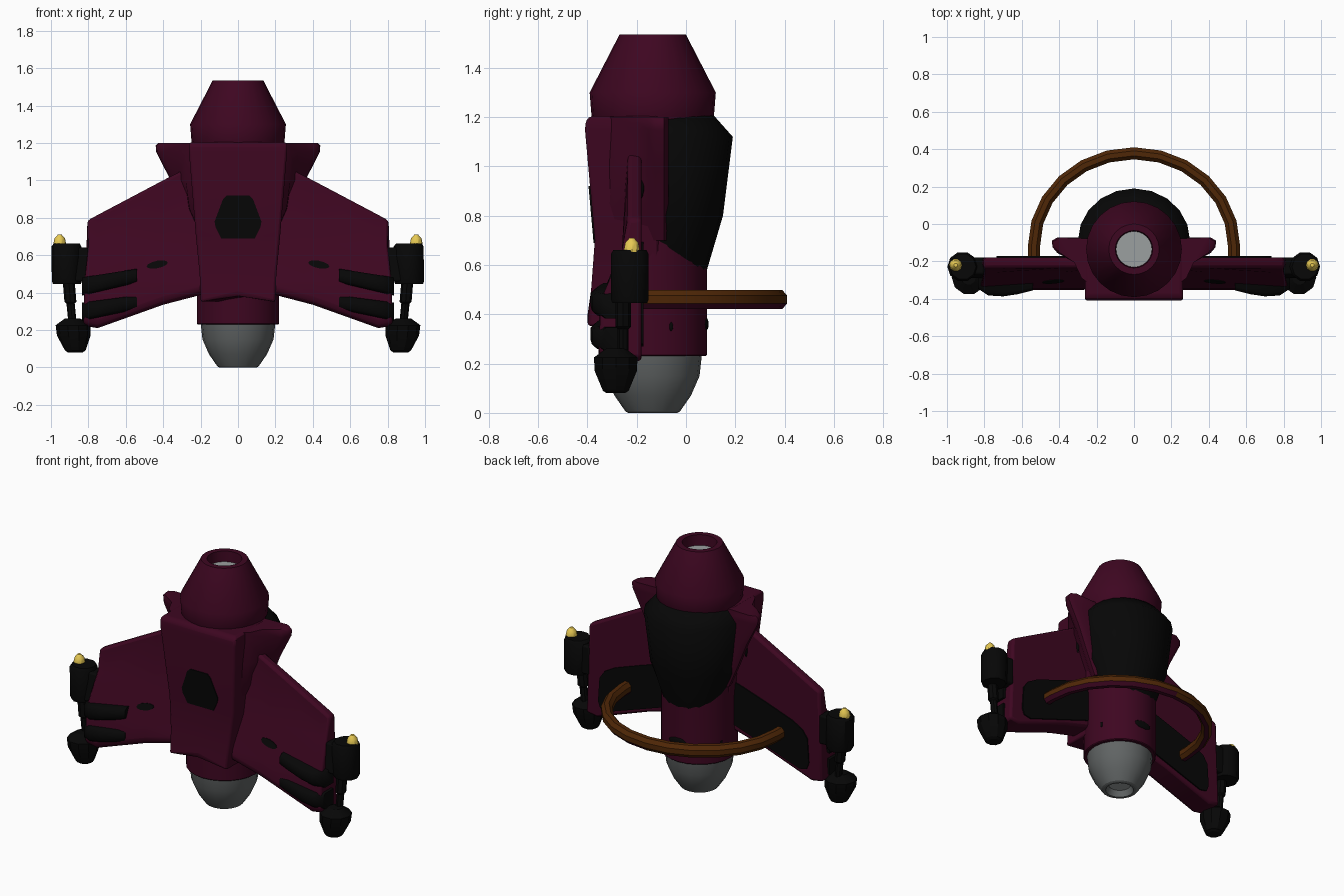
import bpy, bmesh, math
from mathutils import Vector

if "Cube" in bpy.data.objects:
    bpy.data.objects.remove(bpy.data.objects["Cube"])

def mat(name, r, g, b):
    m = bpy.data.materials.new(name)
    m.diffuse_color = (r, g, b, 1)
    m.use_nodes = True
    m.node_tree.nodes["Principled BSDF"].inputs["Base Color"].default_value = m.diffuse_color
    return m

MAROON = mat("maroon", 0.048, 0.002, 0.015)
BLACK = mat("black", 0.002, 0.002, 0.002)
BROWN = mat("brown", 0.078, 0.02, 0.002)
YELLOW = mat("yellow", 0.82, 0.6, 0.09)
STEEL = mat("steel_grey", 0.12, 0.13, 0.13)
LINER = mat("light_grey", 0.33, 0.35, 0.35)
CY = -0.135   # y of the main axis

def build(name, verts, faces, material, angle=35, bevel=0):
    bm = bmesh.new()
    vs = [bm.verts.new(v) for v in verts]
    for f in faces:
        bm.faces.new([vs[i] for i in f])
    bmesh.ops.remove_doubles(bm, verts=bm.verts, dist=1e-5)
    bmesh.ops.recalc_face_normals(bm, faces=bm.faces)
    me = bpy.data.meshes.new(name)
    bm.to_mesh(me)
    bm.free()
    ob = bpy.data.objects.new(name, me)
    bpy.context.collection.objects.link(ob)
    me.materials.append(material)
    if bevel:
        b = ob.modifiers.new("soft_edges", 'BEVEL')
        b.width, b.segments, b.limit_method = bevel, 2, 'ANGLE'
        b.angle_limit = math.radians(35)
    bpy.ops.object.select_all(action='DESELECT')
    ob.select_set(True)
    bpy.context.view_layer.objects.active = ob
    bpy.ops.object.shade_smooth_by_angle(angle=math.radians(angle))
    return ob

def loft(name, sections, material, **kw):
    """Skin closed sections of equal length and cap both ends."""
    n, k = len(sections[0]), len(sections)
    faces = [(i*n+j, i*n+(j+1) % n, (i+1)*n+(j+1) % n, (i+1)*n+j)
             for i in range(k-1) for j in range(n)]
    faces += [tuple(range(n)), tuple(range((k-1)*n, k*n))]
    return build(name, [p for s in sections for p in s], faces, material, **kw)

def lathe(name, profile, material, x=0, y=CY, sides=24, **kw):
    """Profile of (radius, z), or (radius, z, x shift)."""
    secs = []
    for p in profile:
        dx = p[2] if len(p) > 2 else 0
        secs.append([(x+dx+p[0]*math.cos(2*math.pi*i/sides),
                      y+p[0]*math.sin(2*math.pi*i/sides), p[1]) for i in range(sides)])
    return loft(name, secs, material, **kw)

def plate(name, poly, yfun, depth, material, **kw):
    """xz outline laid on the surface y = yfun(z)."""
    return loft(name, [[(x, yfun(z), z) for x, z in poly],
                       [(x, yfun(z)+depth, z) for x, z in poly]], material, **kw)

def oval(name, loc, radii, turn=0):
    bpy.ops.mesh.primitive_uv_sphere_add(segments=12, ring_count=8, radius=1,
                                         location=loc, rotation=(0, 0, turn))
    ob = bpy.context.object
    ob.name, ob.scale = name, radii
    ob.data.materials.append(BLACK)
    bpy.ops.object.shade_smooth()

# Nose cone with recessed mouth
lathe("nose_cone", [(0.235, 1.17), (0.248, 1.2), (0.256, 1.3), (0.135, 1.535),
                    (0.1, 1.535), (0.095, 1.46)], MAROON)
lathe("nose_liner", [(0.097, 1.45), (0.097, 1.47)], LINER)

# Central engine tube and nozzle
lathe("engine_tube", [(0.215, 0.23), (0.22, 0.235), (0.22, 0.7), (0.235, 1.2)], MAROON)
lathe("nozzle", [(0.2, 0.24), (0.19, 0.15), (0.155, 0.07), (0.11, 0.005), (0.1, 0),
                 (0.085, 0), (0.07, 0.04)], STEEL, sides=20, angle=25)
lathe("nozzle_liner", [(0.066, 0.036), (0.072, 0.042)], LINER, sides=20)
oval("tube_slot_back", (0, CY+0.217, 0.36), (0.06, 0.01, 0.025))
for s in (1, -1):
    a = math.radians(20)
    oval("tube_slot_side", (s*0.219*math.cos(a), CY+0.219*math.sin(a), 0.35),
         (0.005, 0.008, 0.018), s*a)

# Black rear shell
secs = []
for z, r, cy in ((0, 0.217, CY), (0.8, 0.268, -0.118), (1.12, 0.3, -0.11), (1.21, 0.22, -0.11)):
    arc = [math.pi*i/10 for i in range(11)]
    secs.append([(r*math.cos(a), cy+0.02+(r-0.02)*math.sin(a),
                  z or 0.7-0.13*math.sin(a)) for a in arc])
loft("rear_shell", secs, BLACK, angle=50)

# Front fuselage with notched lower edge
secs = []
for z, w, yf in ((0.35, 0.2, -0.4), (0.5, 0.205, -0.385), (0.7, 0.225, -0.37),
                 (1.15, 0.262, -0.41), (1.19, 0.262, -0.405), (1.205, 0.255, -0.385)):
    pts = [(-w, -0.11), (-w, yf), (0, yf), (w, yf), (w, -0.11)]
    secs.append([(x, y, z+(0.045 if z < 0.4 and x == 0 else 0)) for x, y in pts])
loft("fuselage_front", secs, MAROON, bevel=0.016)
plate("front_window", [(-0.06, 0.92), (0.06, 0.92), (0.08, 0.9), (0.125, 0.78), (0.12, 0.75),
                       (0.09, 0.69), (-0.09, 0.69), (-0.12, 0.75), (-0.125, 0.78), (-0.08, 0.9)],
      lambda z: -0.376-(z-0.7)*0.089, 0.009, BLACK)

def wing_front(z):
    return -0.26-(0.66-z)*0.425

for s, side in ((1, "right"), (-1, "left")):
    # Wing, thin along the leading edge and thick below
    secs = []
    for x, zt, zb in ((0.15, 1.13, 0.4), (0.4, 1.0, 0.335), (0.75, 0.815, 0.21), (0.805, 0.785, 0.222)):
        low = 0.02 if x > 0.8 else 0
        secs.append([(s*(x+(low if z < 0.5 else 0)), y, z) for y, z in (
            (-0.18, zt), (-0.235, zt), (-0.26, 0.66), (-0.345, 0.46),
            (-0.355, zb+0.03), (-0.33, zb), (-0.18, zb))])
    loft("wing_"+side, secs, MAROON, bevel=0.015)

    # Black panel on the wing's back
    plate("wing_back_panel_"+side, [(s*x, z) for x, z in (
        (0.2, 0.7), (0.3, 0.67), (0.45, 0.62), (0.62, 0.56), (0.69, 0.52), (0.725, 0.47),
        (0.735, 0.32), (0.72, 0.28), (0.67, 0.27), (0.2, 0.43))], lambda z: -0.18, 0.008, BLACK)

    # Slot on the wing's front
    slot = []
    for i in range(12):
        a = 2*math.pi*i/12
        u, v = 0.057*math.cos(a), 0.02*math.sin(a)
        slot.append((s*(0.432+u), 0.55+v-0.18*u))
    plate("wing_slot_"+side, slot, lambda z: wing_front(z)-0.004, 0.008, BLACK)

    # Flared shoulder intake blending into the fuselage
    secs = []
    for z, xo in ((0.7, 0.235), (0.85, 0.3), (1.0, 0.36), (1.15, 0.437), (1.185, 0.44), (1.2, 0.425)):
        secs.append([(s*x, y, z) for x, y in (
            (0.18, -0.08), (xo-0.03, -0.072), (xo, -0.09), (xo-0.005, -0.125),
            (xo-0.03, -0.155), (min(0.32, xo-0.035), -0.205),
            (min(0.28, xo-0.04), -0.29), (0.18, -0.36))])
    loft("shoulder_intake_"+side, secs, MAROON, angle=50)
    oval("shoulder_slot_"+side, (s*0.293, -0.19, 0.92), (0.012, 0.02, 0.058))

    # Two black bands wrapping the wing's front
    for n, (z0, z1) in enumerate(((0.49, 0.435), (0.348, 0.3))):
        secs = []
        for x, yf in ((0.54, -0.355), (0.62, -0.375), (0.7, -0.387), (0.78, -0.382), (0.835, -0.345)):
            t = (x-0.54)/0.28
            zc, h = z0+(z1-z0)*t, 0.037+0.011*t
            secs.append([(s*x, y, zc+h*k) for y, k in (
                (-0.24, 1), (yf+0.02, 1), (yf, 0.6), (yf, -0.6), (yf+0.02, -1), (-0.24, -1))])
        loft("wing_band_%s_%d" % (side, n+1), secs, BLACK, angle=60)

    # Wing tip pod: barrel, yellow tip, rod and lower cup
    lathe("tip_barrel_"+side, [(0.074, 0.445), (0.08, 0.46), (0.08, 0.645, -0.003), (0.07, 0.662)], BLACK,
          x=s*0.915, y=-0.228, sides=10)
    loft("tip_mount_"+side, [[(s*x, y, z) for y, z in (
        (-0.29, 0.46), (-0.18, 0.46), (-0.18, 0.64), (-0.27, 0.64))] for x in (0.8, 0.93)],
        BLACK, bevel=0.01)
    lathe("tip_light_"+side, [(0.03, 0.63), (0.034, 0.66), (0.028, 0.69), (0.01, 0.71)], YELLOW,
          x=s*0.953, y=-0.22, sides=10)
    lathe("tip_rod_"+side, [(0.022, 0.24), (0.022, 0.34, s*0.01), (0.032, 0.35, s*0.011),
                            (0.032, 0.46, s*0.02)], BLACK, x=s*0.885, y=-0.255, sides=8)
    lathe("tip_cup_"+side, [(0.04, 0.08), (0.055, 0.09), (0.09, 0.17, s*0.008),
                            (0.093, 0.225, s*0.012), (0.04, 0.262, s*0.015)], BLACK,
          x=s*0.87, y=-0.285, sides=10, angle=25)

# Rear hoop handle
path = [Vector((0.535, -0.2, 0.46))]
path += [Vector((0.535*math.cos(math.pi*i/12), -0.12+0.498*math.sin(math.pi*i/12), 0.46)) for i in range(13)]
path.append(Vector((-0.535, -0.2, 0.46)))
secs = []
for i, p in enumerate(path):
    d = (path[min(i+1, len(path)-1)]-path[max(i-1, 0)]).normalized()
    n = Vector((d.y, -d.x, 0))
    secs.append([p+n*0.035*math.cos(a)+Vector((0, 0, 0.041*math.sin(a)))
                 for a in [2*math.pi*(j+0.5)/8 for j in range(8)]])
hoop = loft("hoop_handle", secs, BROWN, angle=20)
hoop.data.materials.append(MAROON)
for f in hoop.data.polygons:
    # maroon underside, with the low outer edge too on the right half
    if f.normal.z < -0.8 or (f.normal.z < -0.4 and f.center.x > 0):
        f.material_index = 1
